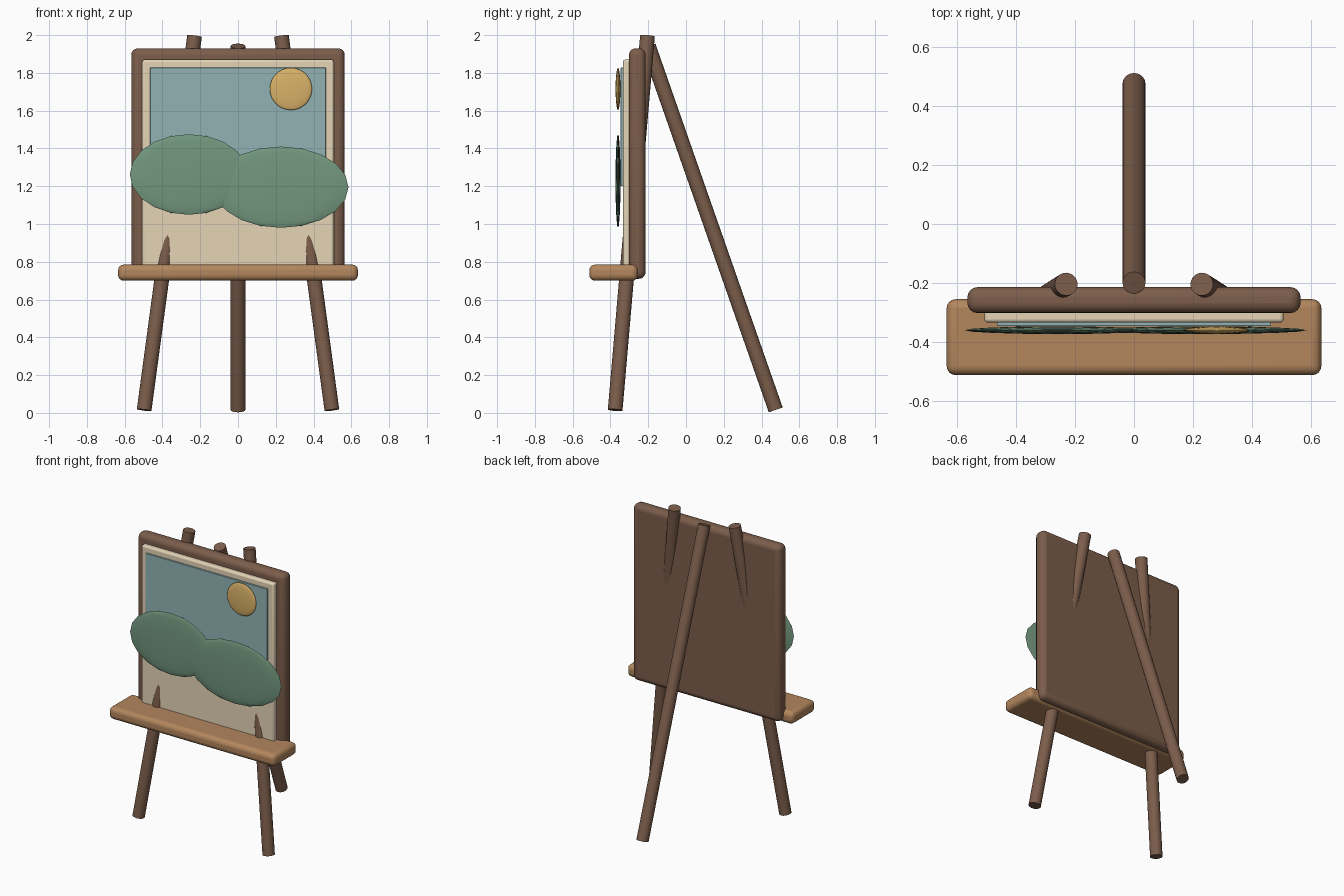
import bpy, math
from mathutils import Vector

if "Cube" in bpy.data.objects:
    bpy.data.objects.remove(bpy.data.objects["Cube"])


def material(name, rgb):
    m = bpy.data.materials.new(name)
    m.diffuse_color = (*rgb, 1)
    m.use_nodes = True
    m.node_tree.nodes["Principled BSDF"].inputs["Base Color"].default_value = m.diffuse_color
    return m


DARK = material("dark_wood", (0.20, 0.11, 0.07))
OAK = material("light_wood", (0.45, 0.24, 0.11))
CREAM = material("canvas_cream", (0.78, 0.66, 0.47))
BLUE = material("sky_blue", (0.29, 0.45, 0.46))
GREEN = material("hill_green", (0.17, 0.31, 0.21))
GOLD = material("sun_gold", (0.70, 0.45, 0.14))


def finish(name, mat):
    ob = bpy.context.object
    ob.name = name
    ob.data.materials.append(mat)
    bpy.ops.object.shade_smooth_by_angle(angle=math.radians(40))
    return ob


def box(name, lo, hi, bevel, mat):
    lo, hi = Vector(lo), Vector(hi)
    bpy.ops.mesh.primitive_cube_add(size=1, location=(lo + hi) / 2)
    bpy.context.object.scale = hi - lo
    bpy.ops.object.transform_apply(location=False, rotation=False, scale=True)
    ob = finish(name, mat)
    if bevel:
        b = ob.modifiers.new("rounded_edges", 'BEVEL')
        b.width, b.segments = bevel, 4
    return ob


def rod(name, a, b, radius, mat):
    a, b = Vector(a), Vector(b)
    bpy.ops.mesh.primitive_cylinder_add(vertices=20, radius=radius, depth=(b - a).length,
                                        location=(a + b) / 2)
    bpy.context.object.rotation_euler = (b - a).to_track_quat('Z', 'Y').to_euler()
    return finish(name, mat)


def blob(name, x, z, rx, rz, segments, mat):
    bpy.ops.mesh.primitive_uv_sphere_add(segments=segments, ring_count=segments // 2 + 2,
                                         radius=1, location=(x, -0.36, z))
    bpy.context.object.scale = (rx, 0.013, rz)
    bpy.ops.object.transform_apply(location=False, rotation=False, scale=True)
    ob = finish(name, mat)
    bpy.ops.object.shade_smooth()
    return ob


# Tripod legs
for side, s in (("left", -1), ("right", 1)):
    rod(f"front_leg_{side}", (s * 0.497, -0.375, 0.015), (s * 0.23, -0.204, 1.995), 0.039, DARK)
rod("back_leg", (0, 0.475, 0.016), (0, -0.199, 1.942), 0.039, DARK)

# Backing board, canvas and tray
box("backing_board", (-0.565, -0.302, 0.71), (0.565, -0.214, 1.93), 0.035, DARK)
box("canvas", (-0.507, -0.334, 0.77), (0.507, -0.28, 1.87), 0.012, CREAM)
box("tray", (-0.635, -0.512, 0.70), (0.635, -0.255, 0.785), 0.03, OAK)

# Painted landscape in low relief
box("painted_sky", (-0.465, -0.346, 1.20), (0.465, -0.332, 1.828), 0.003, BLUE)
blob("painted_hill_left", -0.26, 1.262, 0.313, 0.213, 16, GREEN)
blob("painted_hill_right", 0.228, 1.195, 0.357, 0.215, 16, GREEN)
blob("painted_sun", 0.28, 1.715, 0.112, 0.112, 24, GOLD)
